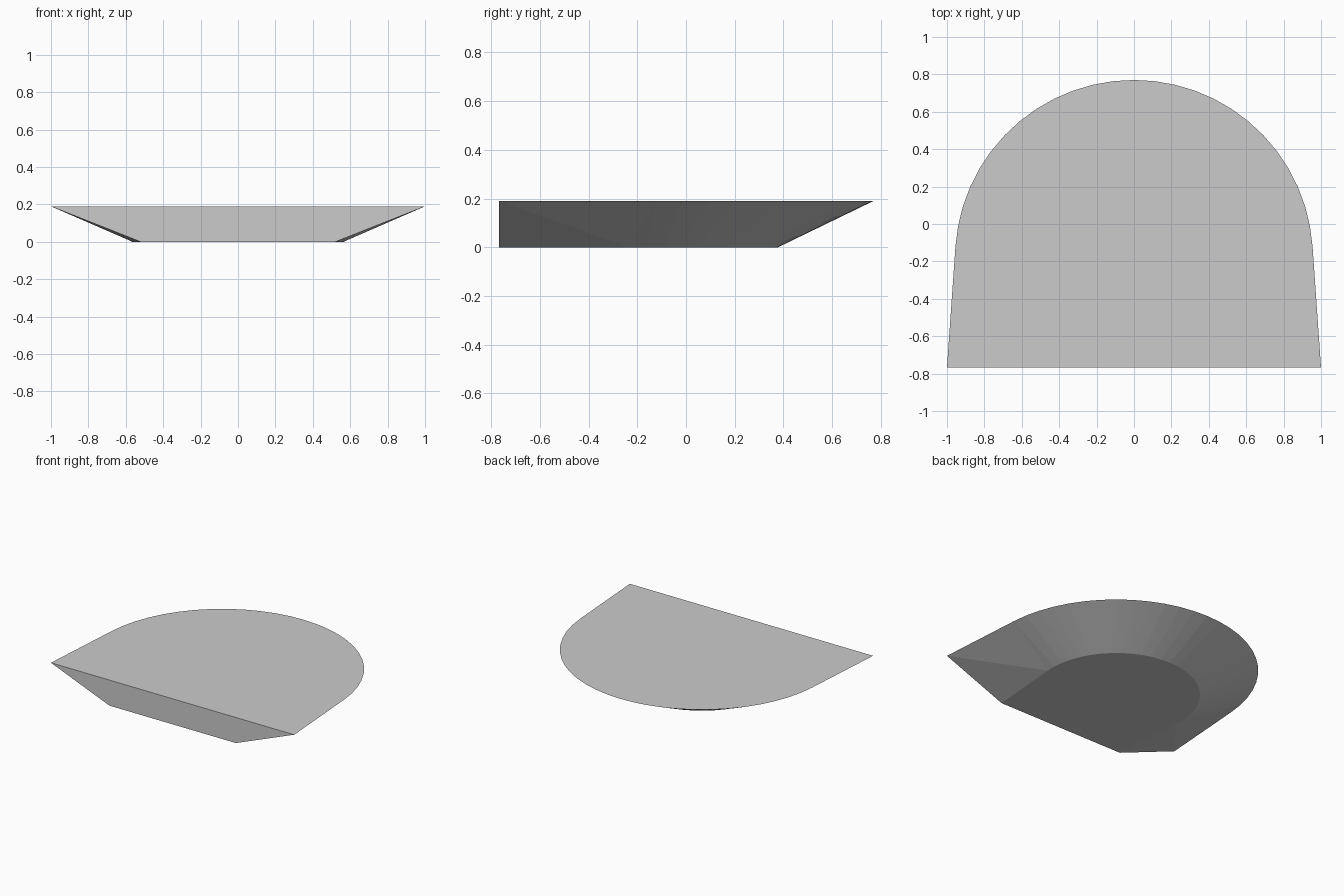
import bpy, bmesh, math

if "Cube" in bpy.data.objects:
    bpy.data.objects.remove(bpy.data.objects["Cube"])

CENTRE_Y, FRONT_Y, HEIGHT, STEPS = -0.187, -0.768, 0.19, 26

grey = bpy.data.materials.new("plain_grey")
grey.diffuse_color = (0.6, 0.6, 0.6, 1)
grey.use_nodes = True
grey.node_tree.nodes["Principled BSDF"].inputs["Base Color"].default_value = grey.diffuse_color


def d_outline(bm, half_front, radius, z):
    """Straight front edge, sides running tangent into a round back."""
    dy = FRONT_Y - CENTRE_Y
    dist = math.hypot(half_front, dy)
    start = math.atan2(dy, half_front) + math.acos(radius / dist)
    sweep = math.pi - 2 * start
    pts = [(half_front, FRONT_Y)]
    for i in range(STEPS + 1):
        a = start + sweep * i / STEPS
        pts.append((radius * math.cos(a), CENTRE_Y + radius * math.sin(a)))
    pts.append((-half_front, FRONT_Y))
    return [bm.verts.new((x, y, z)) for x, y in pts]


# tapered D-shaped basin body: small base, wide flat top
bm = bmesh.new()
base = d_outline(bm, 0.52, 0.565, 0)
top = d_outline(bm, 1.0, 0.957, HEIGHT)
bm.faces.new(base)
bm.faces.new(top)
n = len(base)
for i in range(n):
    j = (i + 1) % n
    if i == n - 1:                                   # upright front face
        bm.faces.new((base[i], base[j], top[j], top[i]))
    elif i < n // 2:                                 # right half of the flared wall
        bm.faces.new((base[i], base[j], top[i]))
        bm.faces.new((base[j], top[j], top[i]))
    else:                                            # left half, mirrored diagonals
        bm.faces.new((base[i], base[j], top[j]))
        bm.faces.new((base[i], top[j], top[i]))
bmesh.ops.recalc_face_normals(bm, faces=bm.faces)

mesh = bpy.data.meshes.new("tapered_basin")
bm.to_mesh(mesh)
bm.free()
mesh.materials.append(grey)
body = bpy.data.objects.new("tapered_basin", mesh)
bpy.context.collection.objects.link(body)
